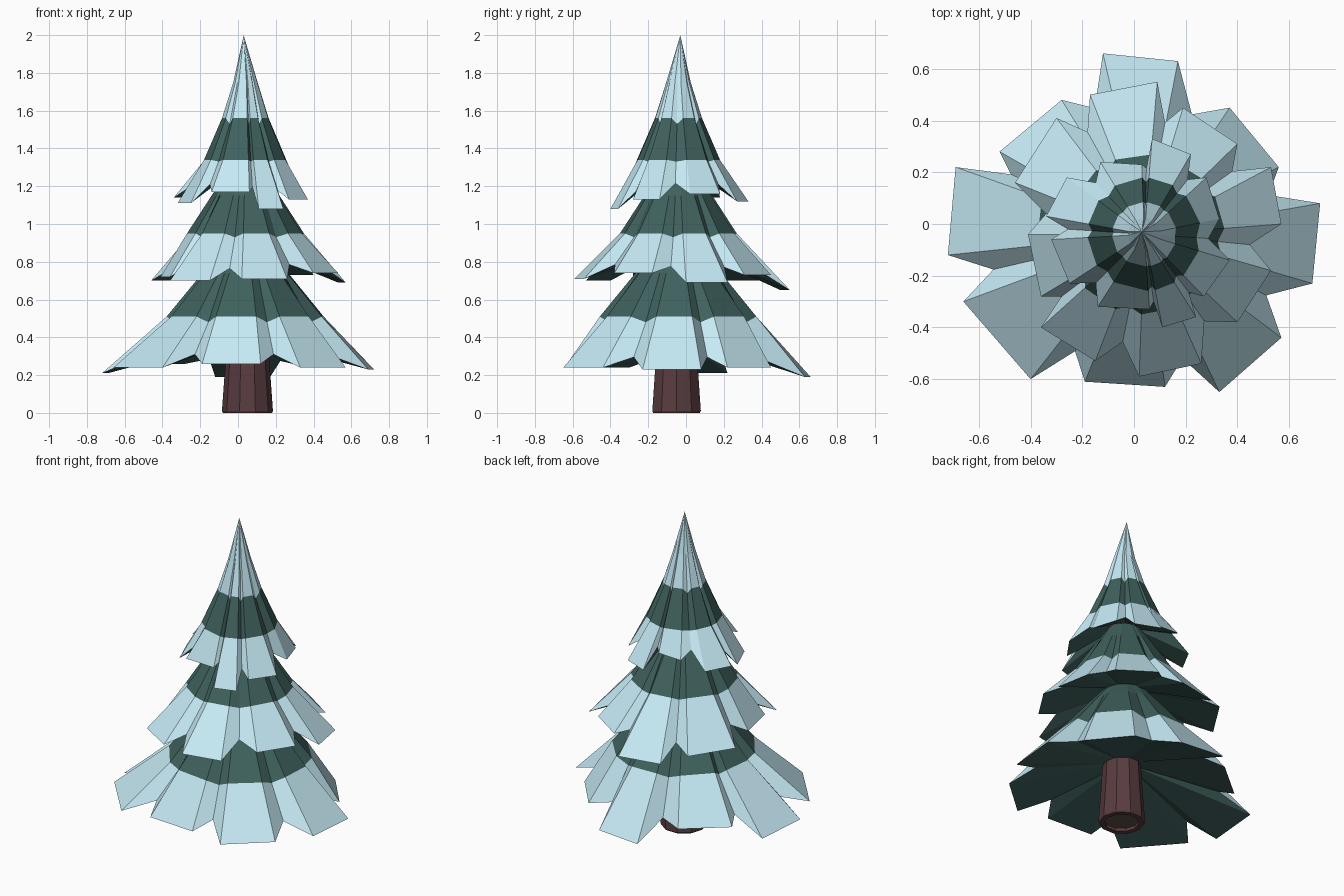
import bpy, bmesh, math
from mathutils import Vector

if "Cube" in bpy.data.objects:
    bpy.data.objects.remove(bpy.data.objects["Cube"])

CX, CY = 0.04, -0.04          # tree axis


def material(name, rgb):
    m = bpy.data.materials.new(name)
    m.diffuse_color = (*rgb, 1)
    m.use_nodes = True
    m.node_tree.nodes["Principled BSDF"].inputs["Base Color"].default_value = m.diffuse_color
    return m


SNOW = material("snow", (0.56, 0.82, 0.91))
GREEN = material("needles", (0.05, 0.12, 0.11))
BARK = material("bark", (0.10, 0.045, 0.05))
WOOD = material("cut_wood", (0.12, 0.08, 0.06))


def loft(name, rings, bands, mats, start=None, end=None):
    """Join equal-length rings; bands holds a material index per strip.
    start: tip point closing the first ring, end: material of last cap."""
    bm = bmesh.new()
    vs = [[bm.verts.new(p) for p in r] for r in rings]
    n = len(vs[0])
    for k, mat in enumerate(bands):
        for i in range(n):
            j = (i + 1) % n
            f = bm.faces.new((vs[k][i], vs[k + 1][i], vs[k + 1][j], vs[k][j]))
            f.material_index = mat
    if start:
        tip = bm.verts.new(start)
        for i in range(n):
            bm.faces.new((tip, vs[0][i], vs[0][(i + 1) % n])).material_index = bands[0]
    if end is not None:
        bm.faces.new(vs[-1][::-1]).material_index = end
    bmesh.ops.recalc_face_normals(bm, faces=bm.faces)
    me = bpy.data.meshes.new(name)
    bm.to_mesh(me)
    bm.free()
    for m in mats:
        me.materials.append(m)
    ob = bpy.data.objects.new(name, me)
    bpy.context.collection.objects.link(ob)
    return ob


def tier(name, flaps, upper, band_mats, root_z, depth, lift, tip=None):
    """flaps: (x1, y1, x2, y2, z) tip edges, counter-clockwise.
    upper: (radius, z, notch drop, notch scale) rings above the tips.
    depth, lift: how far the notches are pulled inwards and upwards."""
    edge, notch = [], []
    for i, (x1, y1, x2, y2, z) in enumerate(flaps):
        nx, ny, _, _, nz = flaps[(i + 1) % len(flaps)]
        mx, my = (x2 + nx) / 2 - CX, (y2 + ny) / 2 - CY
        edge += [Vector((x1, y1, z)), Vector((x2, y2, z)),
                 Vector((CX + mx * depth, CY + my * depth, (z + nz) / 2 + lift))]
        notch += [False, False, True]

    def ring(r, z, drop=0, scale=1):
        out = []
        for p, is_notch in zip(edge, notch):
            a = math.atan2(p.y - CY, p.x - CX)
            k = scale if is_notch else 1
            out.append(Vector((CX + r * k * math.cos(a), CY + r * k * math.sin(a),
                               z - drop * is_notch)))
        return out

    # the underside runs straight from the tips up to the trunk
    rings = [ring(*u) for u in upper] + [edge, ring(0.09, root_z)]
    loft(name, rings, band_mats + [1], [SNOW, GREEN], start=tip)


# bottom, middle and top branch tiers
tier("lower_branches", [
    (0.69, -0.23, 0.72, 0.08, 0.23), (0.56, 0.22, 0.37, 0.45, 0.24),
    (0.17, 0.63, -0.12, 0.66, 0.19), (-0.28, 0.48, -0.52, 0.28, 0.26),
    (-0.69, 0.22, -0.72, -0.12, 0.21), (-0.66, -0.30, -0.40, -0.60, 0.24),
    (-0.19, -0.61, 0.12, -0.63, 0.26), (0.33, -0.65, 0.57, -0.44, 0.24)],
    [(0.12, 0.87, 0, 1), (0.23, 0.74, 0, 0.96), (0.42, 0.51, 0.03, 0.92)],
    [1, 1, 0], 0.38, 0.80, 0.06)

tier("middle_branches", [
    (0.57, 0.00, 0.53, 0.22, 0.69), (0.40, 0.31, 0.19, 0.45, 0.73),
    (0.09, 0.55, -0.17, 0.50, 0.65), (-0.30, 0.41, -0.46, 0.16, 0.70),
    (-0.41, -0.04, -0.36, -0.28, 0.72), (-0.36, -0.40, -0.15, -0.53, 0.70),
    (0.02, -0.59, 0.26, -0.54, 0.71), (0.40, -0.38, 0.53, -0.18, 0.74)],
    [(0.10, 1.27, 0, 1), (0.18, 1.15, 0, 0.96), (0.31, 0.95, 0.02, 0.92)],
    [1, 1, 0], 0.86, 0.80, 0.06)

tier("top_branches", [
    (0.27, -0.28, 0.37, -0.14, 1.13), (0.33, 0.02, 0.28, 0.18, 1.16),
    (0.22, 0.27, 0.07, 0.33, 1.12),
    (0.03, 0.23, -0.13, 0.24, 1.20), (-0.26, 0.18, -0.34, 0.03, 1.14),
    (-0.32, -0.06, -0.25, -0.23, 1.11), (-0.14, -0.32, 0.06, -0.33, 1.17),
    (0.11, -0.40, 0.24, -0.36, 1.08)],
    [(0.065, 1.75, 0, 0.92), (0.125, 1.56, 0.03, 0.95), (0.22, 1.34, 0.01, 0.92)],
    [0, 1, 0], 1.28, 0.80, 0.07, tip=(0.03, -0.03, 2.0))


# ten-sided trunk with a recessed cut end underneath
def circle(r, z):
    return [(0.05 + r * math.cos(i * math.tau / 10),
             -0.05 + r * math.sin(i * math.tau / 10), z) for i in range(10)]


loft("trunk", [circle(0.09, 1.36), circle(0.105, 0.5), circle(0.118, 0.25),
               circle(0.135, 0.01), circle(0.13, 0), circle(0.10, 0), circle(0.10, 0.02)],
     [0] * 6, [BARK, WOOD], end=1)
